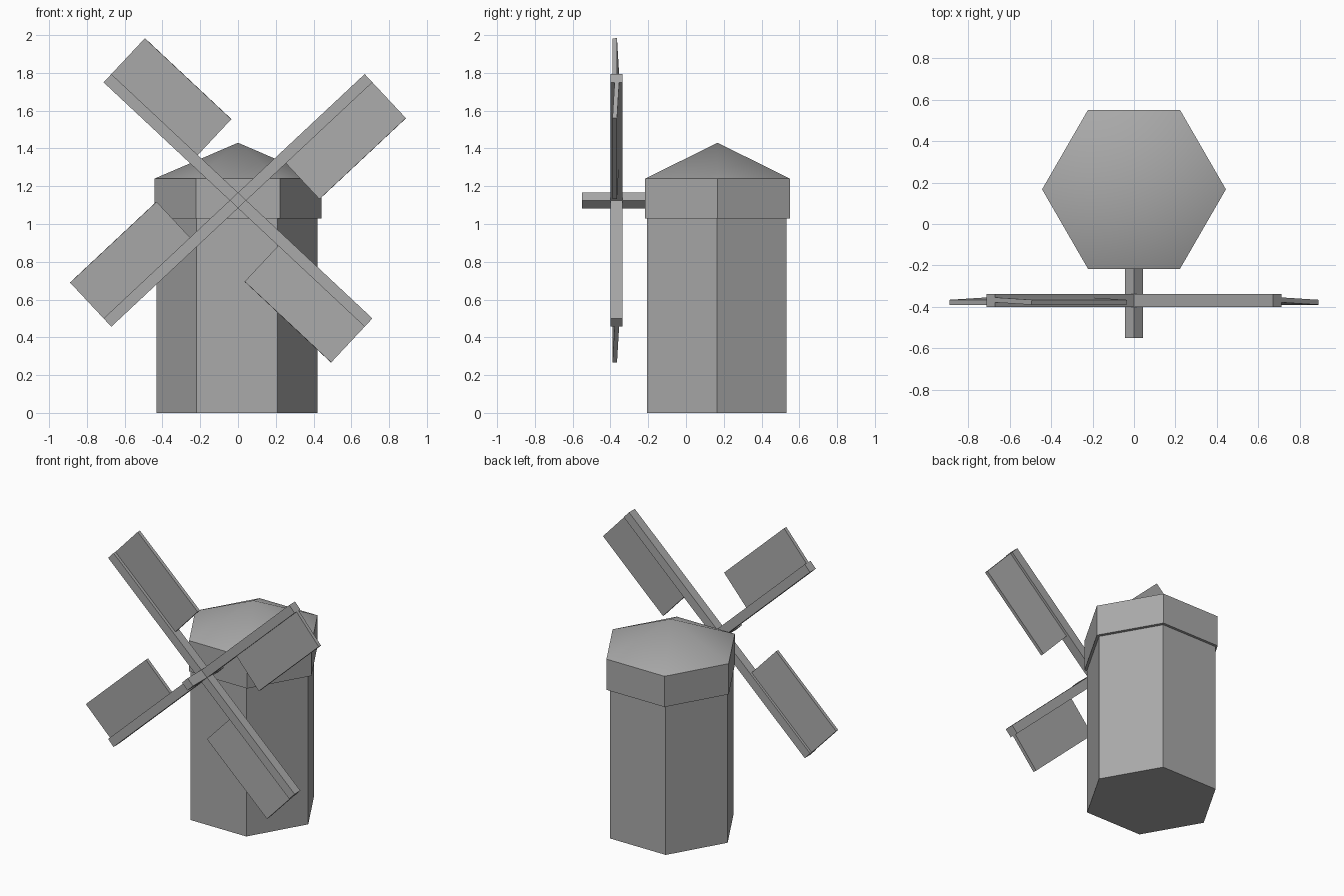
import bpy
import bmesh
from math import cos, sin, radians, pi
from mathutils import Matrix, Vector

cube = bpy.data.objects.get("Cube")
if cube:
    bpy.data.objects.remove(cube, do_unlink=True)

grey = bpy.data.materials.new("plain_grey")
grey.use_nodes = True
GREY = (0.4, 0.4, 0.4, 1)
grey.diffuse_color = GREY
grey.node_tree.nodes["Principled BSDF"].inputs["Base Color"].default_value = GREY


def finish(name, bm):
    bmesh.ops.recalc_face_normals(bm, faces=bm.faces)
    mesh = bpy.data.meshes.new(name)
    bm.to_mesh(mesh)
    bm.free()
    mesh.materials.append(grey)
    obj = bpy.data.objects.new(name, mesh)
    bpy.context.collection.objects.link(obj)
    return obj


def hexagon_body(name, centre, radius, bottom, top, apex=None):
    """Six-sided prism with corners on the x axis, optionally with a pointed roof."""
    bm = bmesh.new()
    rings = [[bm.verts.new((centre[0] + radius * cos(i * pi / 3),
                            centre[1] + radius * sin(i * pi / 3), z))
              for i in range(6)] for z in (bottom, top)]
    low, high = rings
    bm.faces.new(low)
    tip = bm.verts.new((*centre, apex)) if apex else None
    for i in range(6):
        j = (i + 1) % 6
        bm.faces.new((low[i], low[j], high[j], high[i]))
        if tip:
            bm.faces.new((high[i], high[j], tip)).smooth = True
    if not tip:
        bm.faces.new(high)
    return finish(name, bm)


def box(name, size, matrix):
    bm = bmesh.new()
    bmesh.ops.create_cube(bm, size=1, matrix=matrix @ Matrix.Diagonal((*size, 1)))
    return finish(name, bm)


# Tower and overhanging cap with shallow roof
hexagon_body("tower", (-0.005, 0.163), 0.427, 0, 1.03)
hexagon_body("cap", (0, 0.167), 0.443, 1.028, 1.24, apex=1.43)

# Square shaft standing on its edge
hub = Vector((0, -0.368, 1.125))
box("shaft", (0.06, 0.4, 0.06),
    Matrix.Translation((0, -0.35, hub.z)) @ Matrix.Rotation(radians(45), 4, 'Y'))

# Two crossed arms, each carrying a sail on its clockwise side at both ends
TILT = 43.1
LENGTH, BEAM = 1.893, 0.06
SAIL_LENGTH, SAIL_WIDTH = 0.627, 0.29
for label, angle in (("rising", TILT), ("falling", -TILT)):
    turn = Matrix.Translation(hub) @ Matrix.Rotation(radians(-angle), 4, 'Y')
    box(label + "_arm", (LENGTH, BEAM + 0.003, BEAM), turn)
    for end, spin in (("right", 0), ("left", pi)):
        place = (turn @ Matrix.Rotation(spin, 4, 'Y')
                 @ Matrix.Translation(((LENGTH - SAIL_LENGTH) / 2, -0.003,
                                       -SAIL_WIDTH / 2))
                 @ Matrix.Rotation(radians(-2.5), 4, 'X'))
        box(f"{label}_{end}_sail", (SAIL_LENGTH, 0.024, SAIL_WIDTH), place)
